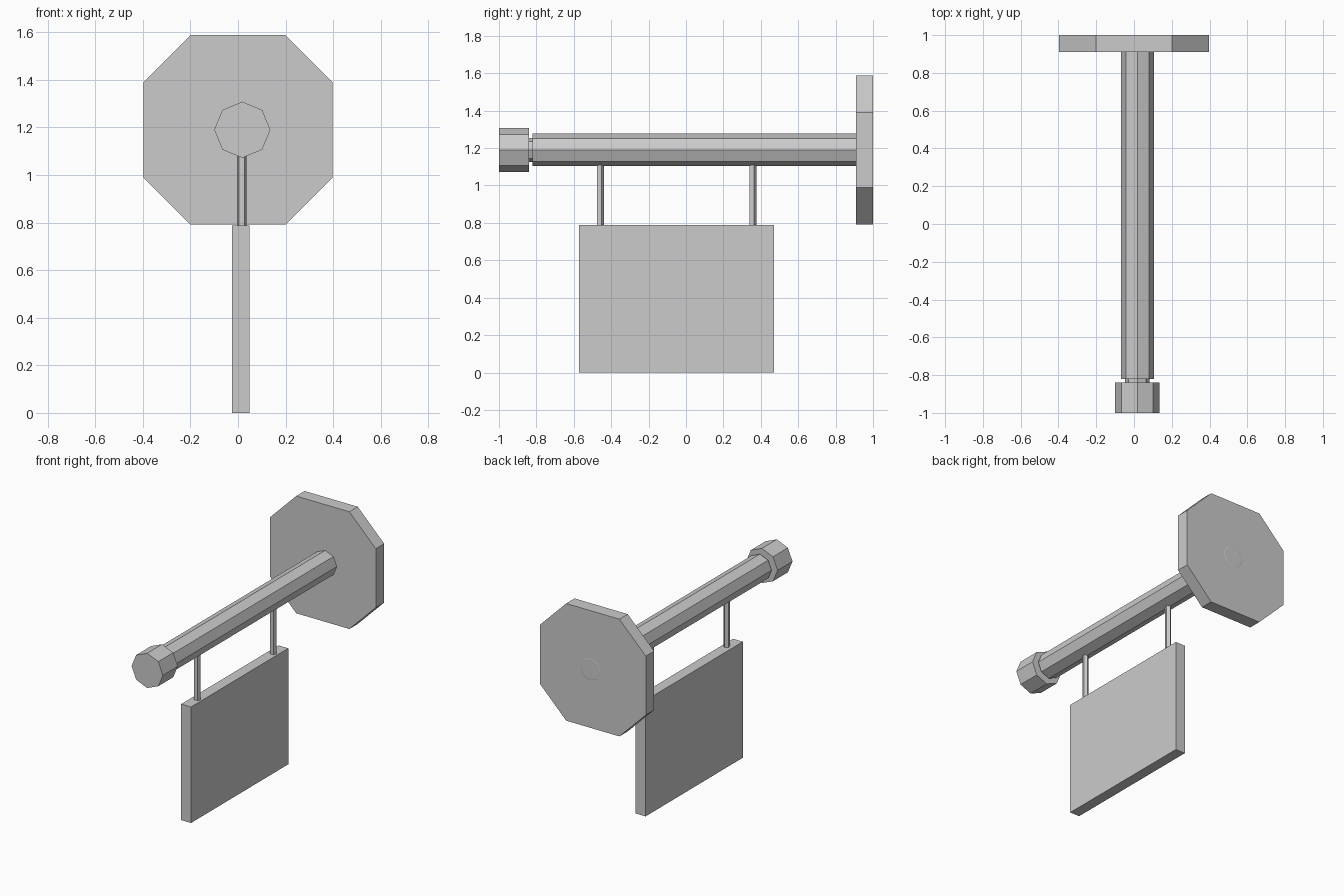
import bpy, bmesh
from math import sin, cos, pi

if "Cube" in bpy.data.objects:
    bpy.data.objects.remove(bpy.data.objects["Cube"])

AX, AZ = 0.018, 1.19   # pole axis


def make(name, rings):
    """Closed solid skinned through successive rings of points."""
    bm = bmesh.new()
    loops = [[bm.verts.new(p) for p in ring] for ring in rings]
    n = len(loops[0])
    for a, b in zip(loops, loops[1:]):
        for i in range(n):
            j = (i + 1) % n
            bm.faces.new((a[i], a[j], b[j], b[i]))
    bm.faces.new(loops[0])
    bm.faces.new(loops[-1])
    bmesh.ops.recalc_face_normals(bm, faces=bm.faces)
    mesh = bpy.data.meshes.new(name)
    bm.to_mesh(mesh)
    bm.free()
    ob = bpy.data.objects.new(name, mesh)
    bpy.context.collection.objects.link(ob)
    return ob


def octagon(r, y):
    return [(AX + r * cos(i * pi / 4), y, AZ + r * sin(i * pi / 4)) for i in range(8)]


# wall plate: square with cut corners
outline = [(.2, -.398), (.398, -.2), (.398, .2), (.2, .398),
           (-.2, .398), (-.398, .2), (-.398, -.2), (-.2, -.398)]
make("wall_plate", [[(x, y, AZ + z) for x, z in outline] for y in (0.91, 1.0)])

# pole running through the plate, with a thin neck at the front, and end knob
make("pole", [octagon(r, y) for r, y in
              ((.065, -.86), (.065, -.82), (.087, -.82), (.087, .999), (.07, 1.001))])
make("end_knob", [octagon(.118, -1.0), octagon(.118, -.84)])

# five-sided hanger rods
for name, y in (("front_hanger", -.459), ("rear_hanger", .357)):
    make(name, [[(.016 + .0205 * sin(i * 2 * pi / 5), y + .0205 * cos(i * 2 * pi / 5), z)
                 for i in range(5)] for z in (.78, 1.125)])

# hanging sign board
x0, x1, y0, y1 = -.026, .048, -.573, .471
make("sign_board", [[(x0, y0, z), (x1, y0, z), (x1, y1, z), (x0, y1, z)] for z in (0, .788)])
